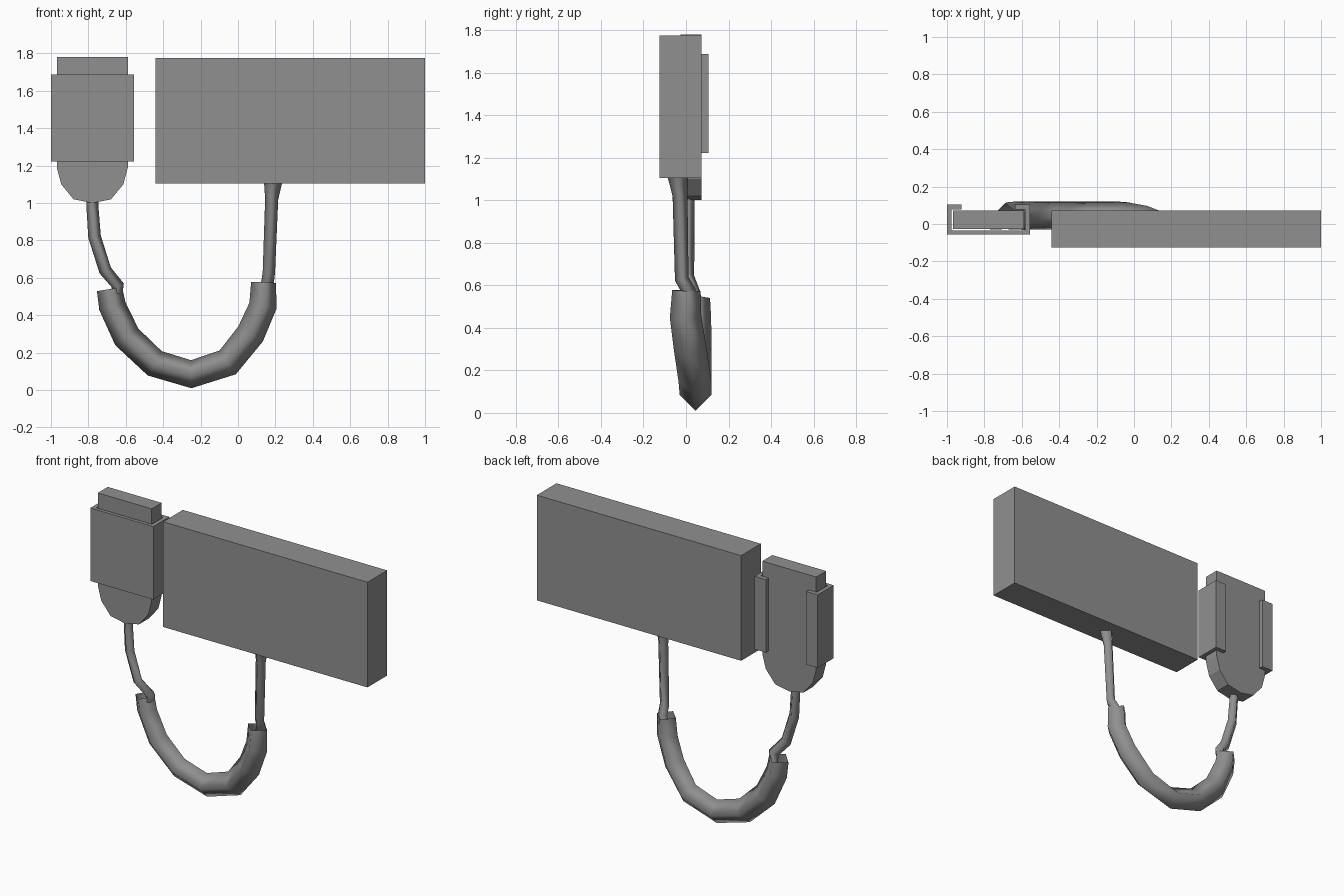
import bpy, bmesh
from mathutils import Vector

cube = bpy.data.objects.get("Cube")
if cube:
    bpy.data.objects.remove(cube, do_unlink=True)

GREY = (0.28, 0.28, 0.28, 1)
mat = bpy.data.materials.new("plain grey")
mat.use_nodes = True
mat.diffuse_color = GREY
mat.node_tree.nodes["Principled BSDF"].inputs["Base Color"].default_value = GREY


def finish(name, bm, smooth=False):
    bmesh.ops.recalc_face_normals(bm, faces=bm.faces)
    for f in bm.faces:
        f.smooth = smooth
    mesh = bpy.data.meshes.new(name)
    bm.to_mesh(mesh)
    bm.free()
    mesh.materials.append(mat)
    obj = bpy.data.objects.new(name, mesh)
    bpy.context.collection.objects.link(obj)
    return obj


def prism(name, outline, offset):
    """Extrude a closed outline along an offset."""
    bm = bmesh.new()
    face = bm.faces.new([bm.verts.new(p) for p in outline])
    out = bmesh.ops.extrude_face_region(bm, geom=[face])
    moved = [g for g in out["geom"] if isinstance(g, bmesh.types.BMVert)]
    bmesh.ops.translate(bm, verts=moved, vec=offset)
    return finish(name, bm)


def tube(name, points, radii):
    """Open four-sided tube along a path, with ridges facing front and back."""
    bm = bmesh.new()
    path = [Vector(p) for p in points]
    rings = []
    for i, p in enumerate(path):
        before = (p - path[i - 1]).normalized() if i else Vector()
        after = (path[i + 1] - p).normalized() if i < len(path) - 1 else Vector()
        tangent = (before + after).normalized()
        side = tangent.cross(Vector((0, 1, 0))).normalized()
        depth = side.cross(tangent).normalized()
        r = radii[i]
        rings.append([bm.verts.new(p + d * r) for d in (side, depth, -side, -depth)])
    for a, b in zip(rings, rings[1:]):
        for k in range(4):
            n = (k + 1) % 4
            bm.faces.new((a[k], a[n], b[n], b[k]))
    return finish(name, bm, smooth=True)


# Large rectangular block
prism("main_block", [(-0.44, -0.125, 1.105), (1, -0.125, 1.105),
                     (1, -0.125, 1.775), (-0.44, -0.125, 1.775)], (0, 0.198, 0))

# Flat tongue with a rounded lower end, mirrored about its middle
MID = -0.779
half = [(0.19, 1.78), (0.19, 1.19), (0.166, 1.1), (0.1, 1.02)]
outline = [(MID + x, -0.027, z) for x, z in half] + [(MID, -0.027, 1.0)]
outline += [(MID - x, -0.027, z) for x, z in reversed(half)]
prism("tongue", outline, (0, 0.1, 0))

# Channel clip wrapped around the tongue, with lips at the back
half = [(0.222, -0.057), (0.222, 0.105), (0.142, 0.105),
        (0.142, 0.078), (0.196, 0.078), (0.196, -0.035)]
outline = [(MID + x, y, 1.222) for x, y in half]
outline += [(MID - x, y, 1.222) for x, y in reversed(half)]
prism("clip", outline, (0, 0, 0.465))

# Thin cables
tube("clip_cable", [(-0.779, 0.008, 1.03), (-0.779, 0.008, 0.99), (-0.767, 0.005, 0.82),
                    (-0.71, 0.005, 0.64), (-0.643, 0.035, 0.56), (-0.65, 0.045, 0.5)],
     [0.032, 0.032, 0.034, 0.034, 0.034, 0.03])
tube("block_cable", [(0.187, -0.037, 1.108), (0.18, -0.028, 1.02), (0.165, -0.02, 0.63),
                     (0.158, 0.012, 0.575), (0.14, 0.01, 0.52)],
     [0.048, 0.035, 0.033, 0.034, 0.03])

# Thick hanging sleeve
tube("sleeve", [(-0.687, 0.045, 0.54), (-0.672, 0.045, 0.45), (-0.595, 0.045, 0.285),
                (-0.445, 0.046, 0.143), (-0.25, 0.045, 0.085), (-0.055, 0.042, 0.148),
                (0.067, 0.02, 0.3), (0.133, -0.002, 0.45), (0.137, 0.002, 0.575)],
     [0.068, 0.073, 0.076, 0.075, 0.075, 0.077, 0.077, 0.074, 0.067])
